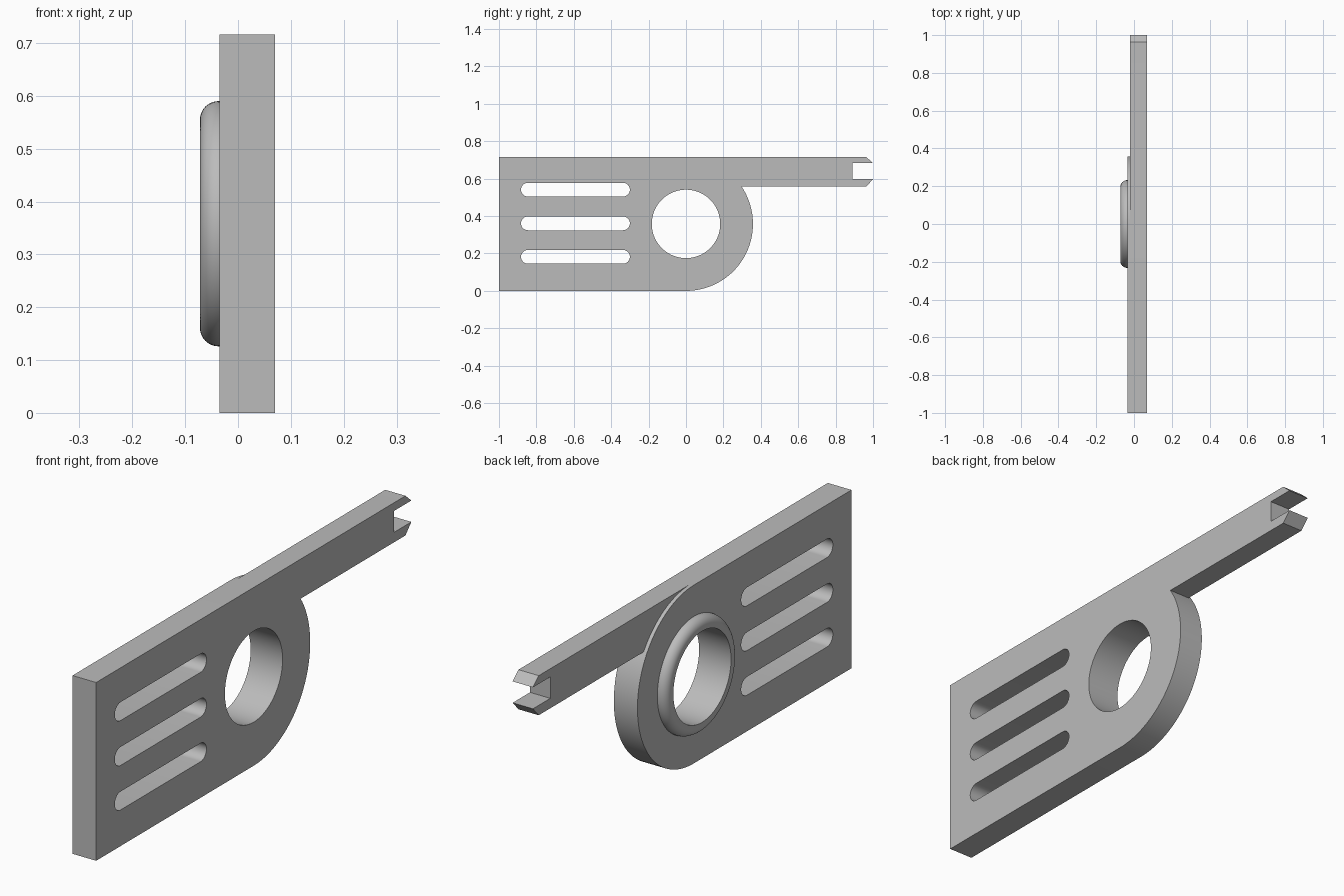
import bpy, bmesh
from math import pi, cos, sin, radians

cube = bpy.data.objects.get("Cube")
if cube:
    bpy.data.objects.remove(cube, do_unlink=True)

BACK, FACE, ARM_FACE = 0.07, -0.035, -0.02   # plate sides along x
MID, HOLE = 0.358, 0.183                     # bore height and radius

grey = bpy.data.materials.new("plain grey")
grey.use_nodes = True
grey.diffuse_color = (0.5, 0.5, 0.5, 1)
grey.node_tree.nodes["Principled BSDF"].inputs["Base Color"].default_value = (0.5, 0.5, 0.5, 1)


def arc(y, z, r, start, end, steps):
    angles = [radians(start + (end - start) * i / steps) for i in range(steps + 1)]
    return [(y + r * cos(a), z + r * sin(a)) for a in angles]


def finish(name, bm):
    bmesh.ops.recalc_face_normals(bm, faces=bm.faces)
    mesh = bpy.data.meshes.new(name)
    bm.to_mesh(mesh)
    bm.free()
    mesh.materials.append(grey)
    obj = bpy.data.objects.new(name, mesh)
    bpy.context.collection.objects.link(obj)
    return obj


def slab(name, outline, x0, x1):
    """Extrude a y-z outline from x0 to x1."""
    bm = bmesh.new()
    face = bm.faces.new([bm.verts.new((x0, y, z)) for y, z in outline])
    new = bmesh.ops.extrude_face_region(bm, geom=[face])["geom"]
    bmesh.ops.translate(bm, vec=(x1 - x0, 0, 0),
                        verts=[v for v in new if isinstance(v, bmesh.types.BMVert)])
    return finish(name, bm)


def dome(name, profile, steps=96):
    """Turn (x, radius) points around the bore axis, capped at both ends."""
    bm = bmesh.new()
    rings = [[bm.verts.new((x, y, z)) for y, z in arc(0, MID, r, 0, 360, steps)[:-1]]
             for x, r in profile]
    for a, b in zip(rings, rings[1:]):
        for i in range(steps):
            j = (i + 1) % steps
            bm.faces.new((a[i], a[j], b[j], b[i]))
    bm.faces.new(rings[0])
    bm.faces.new(rings[-1])
    return finish(name, bm)


def combine(obj, other, operation):
    bpy.context.view_layer.objects.active = obj
    mod = obj.modifiers.new(operation.lower(), 'BOOLEAN')
    mod.operation, mod.object, mod.solver = operation, other, 'EXACT'
    bpy.ops.object.modifier_apply(modifier=mod.name)
    bpy.data.objects.remove(other, do_unlink=True)


# Plate with a half-round end
body = slab("bracket_plate", [(-1, 0.716), (-1, 0)] + arc(0, MID, MID, -90, 90, 64), FACE, BACK)

# Arm with a notched, chamfered tip
arm = [(-0.2, 0.557), (0.963, 0.557), (1, 0.597), (0.89, 0.597),
       (0.89, 0.683), (1, 0.683), (0.963, 0.716), (-0.2, 0.716)]
combine(body, slab("arm", arm, ARM_FACE, BACK), 'UNION')

# Rounded collar around the bore
fillet = [(x, r) for r, x in arc(0.197, -0.037, 0.035, 0, -90, 12)]
fillet = [(-0.037 - (x + 0.037) * -1, r) for x, r in fillet]
combine(body, dome("collar", [(0, 0.232)] + fillet), 'UNION')

# Bore and three round-ended slots
combine(body, slab("bore", arc(0, MID, HOLE, 0, 360, 96)[:-1], -0.2, 0.2), 'DIFFERENCE')
for z in (0.182, 0.361, 0.541):
    slot = arc(-0.337, z, 0.037, -90, 90, 16) + arc(-0.845, z, 0.037, 90, 270, 16)
    combine(body, slab("slot", slot, -0.2, 0.2), 'DIFFERENCE')

# Smooth the round walls only
bpy.ops.object.select_all(action='DESELECT')
body.select_set(True)
bpy.context.view_layer.objects.active = body
bpy.ops.object.shade_smooth_by_angle(angle=radians(30))
